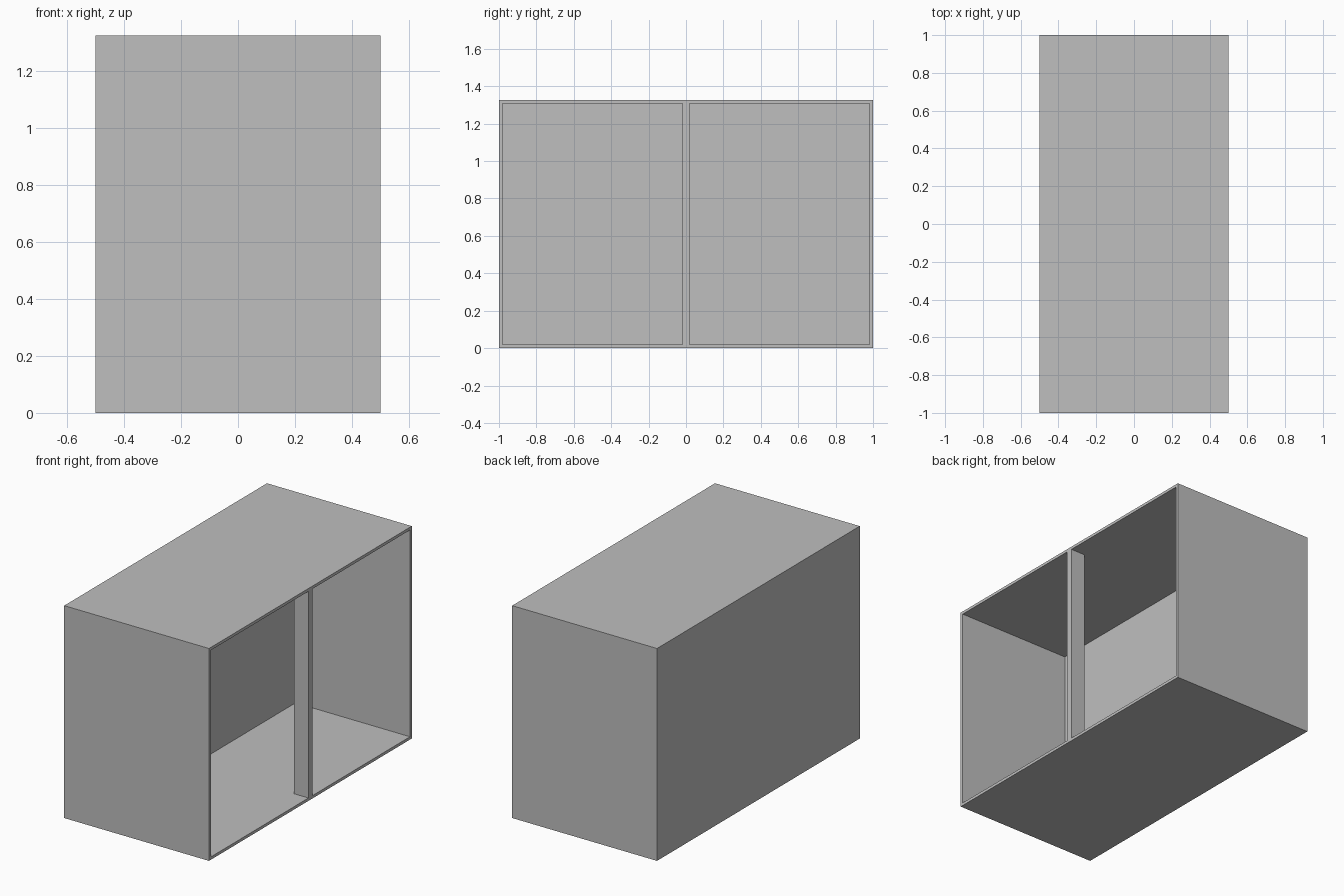
import bpy
import bmesh
from mathutils import Vector

DEPTH, WIDTH, HEIGHT = 1.0, 2.0, 1.326
WALL = 0.018        # thickness of the side, top and bottom panels
RECESS = 0.79       # depth of the open compartment
POST_DEPTH, POST_WIDTH = 0.1, 0.038

old = bpy.data.objects.get("Cube")
if old:
    bpy.data.objects.remove(old, do_unlink=True)

grey = bpy.data.materials.new("light grey")
grey.use_nodes = True
colour = (0.52, 0.52, 0.52, 1.0)
grey.diffuse_color = colour
grey.node_tree.nodes["Principled BSDF"].inputs["Base Color"].default_value = colour


def box_mesh(size, centre):
    bm = bmesh.new()
    bmesh.ops.create_cube(bm, size=1.0)
    bmesh.ops.scale(bm, vec=size, verts=bm.verts)
    bmesh.ops.translate(bm, vec=centre, verts=bm.verts)
    return bm


def add_object(name, bm):
    bmesh.ops.recalc_face_normals(bm, faces=bm.faces)
    mesh = bpy.data.meshes.new(name)
    bm.to_mesh(mesh)
    bm.free()
    mesh.materials.append(grey)
    obj = bpy.data.objects.new(name, mesh)
    bpy.context.collection.objects.link(obj)
    return obj


# Cabinet body: a box with its +x face inset and pushed in
body = box_mesh((DEPTH, WIDTH, HEIGHT), (0, 0, HEIGHT / 2))
opening = next(f for f in body.faces if f.calc_center_median().x > DEPTH * 0.49)
bmesh.ops.inset_region(body, faces=[opening], thickness=WALL, use_even_offset=True)
pushed = bmesh.ops.extrude_discrete_faces(body, faces=[opening])["faces"][0]
bmesh.ops.translate(body, vec=Vector((-RECESS, 0, 0)), verts=pushed.verts)
add_object("cabinet_body", body)

# Centre post, flush with the edge of the opening
post = box_mesh((POST_DEPTH, POST_WIDTH, HEIGHT - 2 * WALL),
                ((DEPTH - POST_DEPTH) / 2, 0, HEIGHT / 2))
add_object("centre_post", post)
